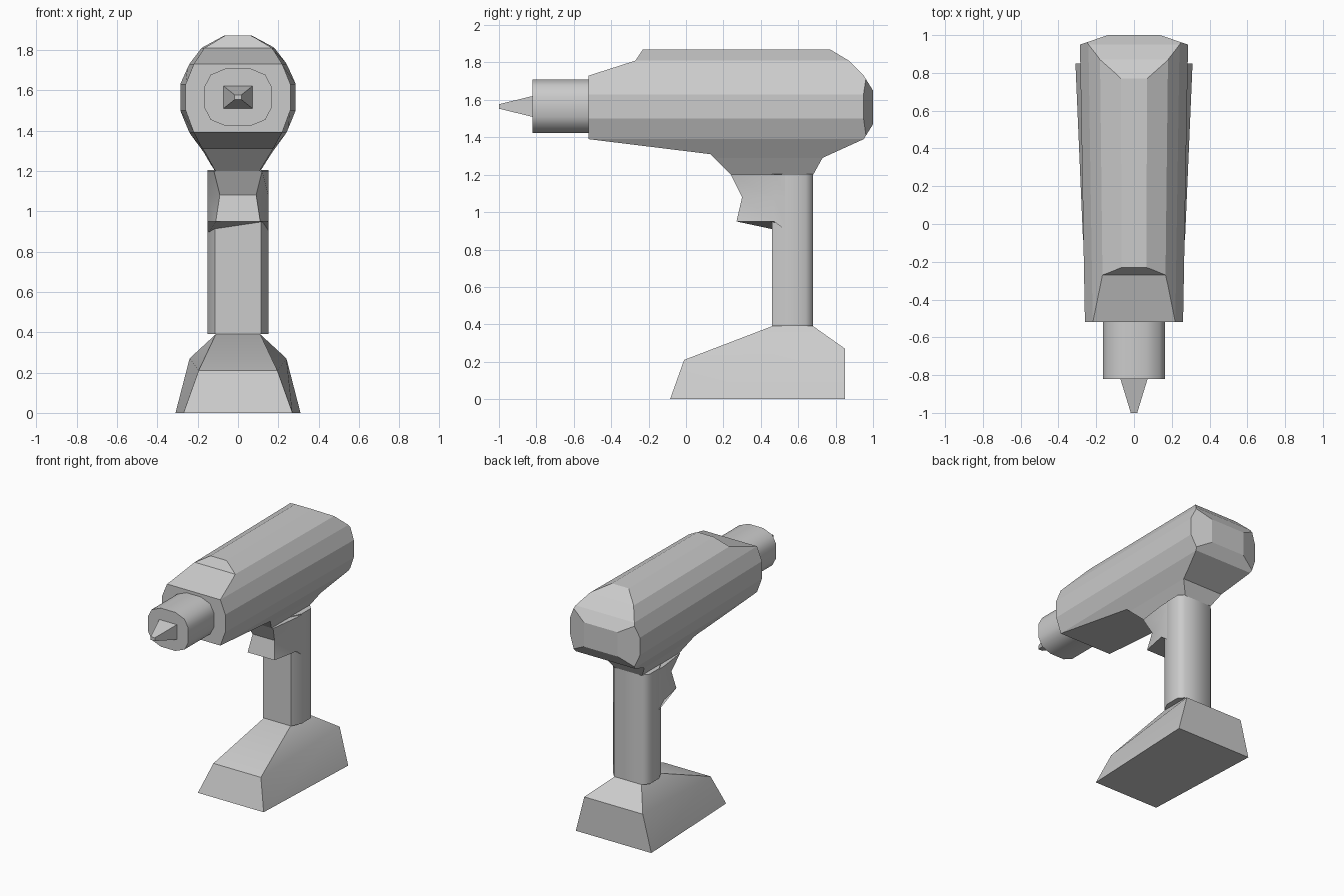
import bpy, bmesh, math

cube = bpy.data.objects.get("Cube")
if cube:
    bpy.data.objects.remove(cube, do_unlink=True)

grey = bpy.data.materials.new("plain grey")
grey.use_nodes = True
grey.diffuse_color = (0.6, 0.6, 0.6, 1)
grey.node_tree.nodes["Principled BSDF"].inputs["Base Color"].default_value = (0.6, 0.6, 0.6, 1)


def loft(name, rings, smooth=None):
    """Skin a list of equal-length closed rings and cap both ends."""
    bm = bmesh.new()
    loops = [[bm.verts.new(p) for p in ring] for ring in rings]
    for a, b in zip(loops, loops[1:]):
        for i in range(len(a)):
            j = (i + 1) % len(a)
            bm.faces.new((a[i], a[j], b[j], b[i]))
    bm.faces.new(loops[0])
    bm.faces.new(loops[-1])
    bmesh.ops.recalc_face_normals(bm, faces=bm.faces)
    mesh = bpy.data.meshes.new(name)
    bm.to_mesh(mesh)
    bm.free()
    mesh.materials.append(grey)
    obj = bpy.data.objects.new(name, mesh)
    bpy.context.collection.objects.link(obj)
    if smooth:
        activate(obj)
        bpy.ops.object.shade_smooth_by_angle(angle=math.radians(smooth))
    return obj


def activate(obj):
    bpy.ops.object.select_all(action='DESELECT')
    obj.select_set(True)
    bpy.context.view_layer.objects.active = obj


def mirrored(half):
    """Close a half outline by reflecting it across x = 0."""
    return half + [(-p[0], *p[1:]) for p in reversed(half)]


# Motor body: tapered cross-section trimmed by a side profile and a plan outline
section = mirrored([(.07, 1.87), (.18, 1.81), (.24, 1.73), (.285, 1.63), (.285, 1.5),
                    (.24, 1.39), (.17, 1.29), (.078, 1.14)])
body = loft("motor_body", [[(x * s, y, z) for x, z in section]
                           for y, s in ((-.7, .90), (1.2, 1.02))])
side = [(-.52, 1.39), (-.52, 1.73), (-.27, 1.81), (-.17, 1.96), (.62, 1.96), (.87, 1.81),
        (.95, 1.73), (1, 1.65), (1, 1.47), (.95, 1.39), (.73, 1.29), (.68, 1.2),
        (.24, 1.2), (.13, 1.31)]
plan = [(.4, -.7), (.4, .91), (0, 1.048), (-.4, .91), (-.4, -.7)]
cutters = [loft("side_cutter", [[(x, y, z) for y, z in side] for x in (-.6, .6)]),
           loft("plan_cutter", [[(x, y, z) for x, y in plan] for z in (1, 2.2)])]
for cutter in cutters:
    cutter.hide_render = True
    activate(body)
    mod = body.modifiers.new("trim", 'BOOLEAN')
    mod.operation, mod.solver, mod.object = 'INTERSECT', 'EXACT', cutter
    bpy.ops.object.modifier_apply(modifier=mod.name)
    bpy.data.objects.remove(cutter, do_unlink=True)

# Chuck and tapered bit
chuck = mirrored([(.06, .143), (.135, .112), (.165, .055), (.165, -.055),
                  (.135, -.112), (.06, -.143)])
loft("chuck", [[(x, y, 1.565 + z) for x, z in chuck] for y in (-.82, -.5)], 50)
loft("bit", [[(x * w, y, 1.565 + z * h) for x, z in ((1, 1), (1, -1), (-1, -1), (-1, 1))]
             for y, w, h in ((-.81, .075, .058), (-1, .017, .012))])

# Handle
grip = mirrored([(.115, .46), (.15, .53), (.15, .64), (.115, .68)])
loft("handle", [[(x, y, z) for x, y in grip] for z in (.39, 1.205)], 50)

# Trigger: pinched at mid height, with a sloping underside
loft("trigger", [mirrored([(w, front, z), (.15, .47, z), (.15, .55, back)])
                 for w, front, z, back in ((.12, .24, 1.2, 1.2), (.09, .3, 1.08, 1.08),
                                           (.11, .27, .95, .89))], 30)

# Battery base: each row is front width, front y, front z, back width, back y, back z
rows = ((.27, -.085, 0, .31, .85, 0), (.195, -.01, .21, .24, .85, .27),
        (.11, .46, .39, .11, .68, .39))
loft("battery_base", [mirrored([r[:3], r[3:]]) for r in rows], 25)
